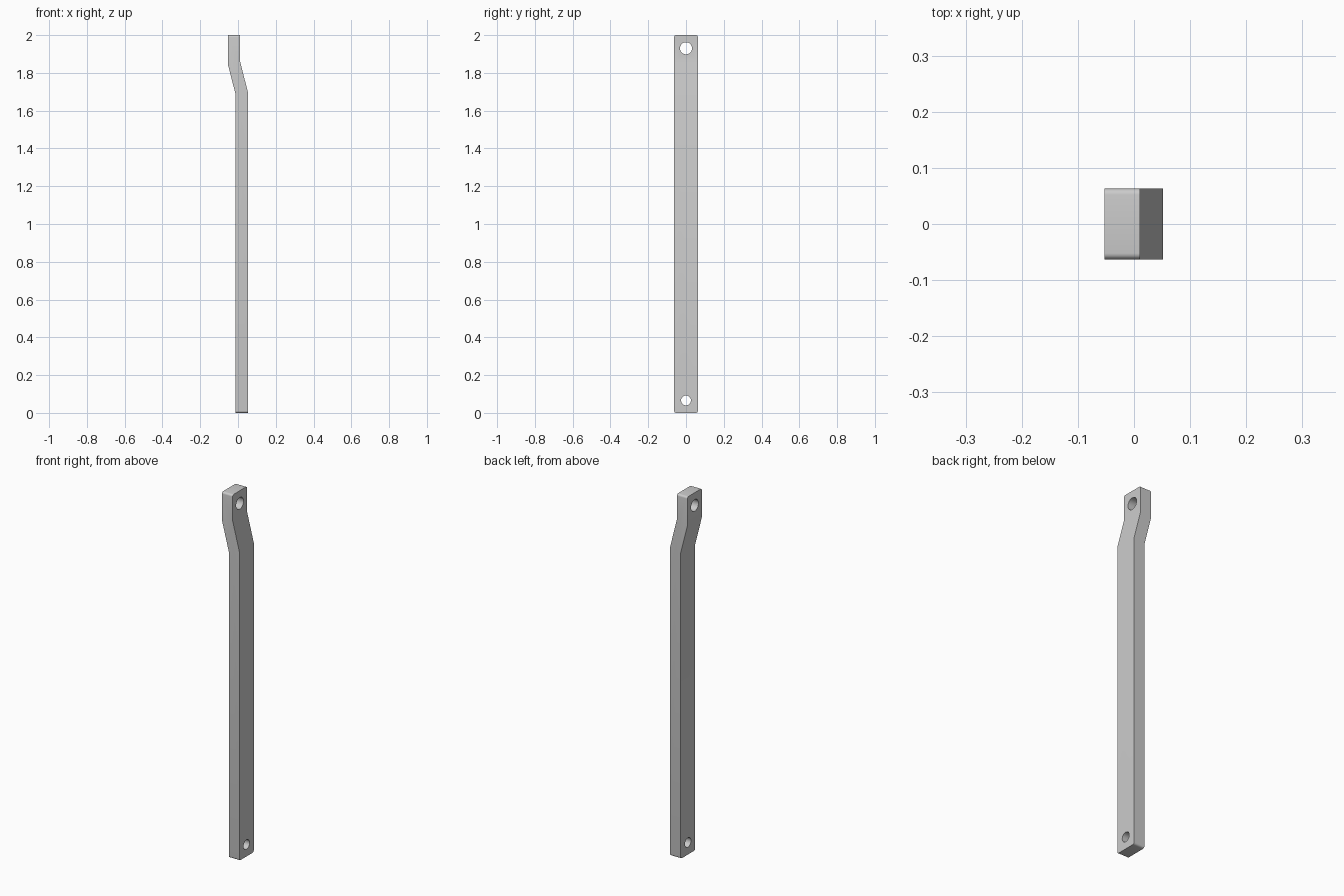
import bpy, bmesh, math

if "Cube" in bpy.data.objects:
    bpy.data.objects.remove(bpy.data.objects["Cube"])

HALF_W = 0.063

# Cranked side profile (x, z), extruded across y
profile = [(-0.012, 0), (0.052, 0), (0.052, 1.70), (0.011, 1.86),
           (0.011, 2), (-0.053, 2), (-0.053, 1.843), (-0.012, 1.683)]
bm = bmesh.new()
face = bm.faces.new([bm.verts.new((x, -HALF_W, z)) for x, z in profile])
ext = bmesh.ops.extrude_face_region(bm, geom=[face])
bmesh.ops.translate(bm, vec=(0, 2 * HALF_W, 0),
                    verts=[v for v in ext["geom"] if isinstance(v, bmesh.types.BMVert)])

# Rounded corners at both ends of the bar
ends = [e for e in bm.edges
        if abs(e.verts[0].co.y - e.verts[1].co.y) < 1e-5
        and abs(e.verts[0].co.z - e.verts[1].co.z) < 1e-5]
bmesh.ops.bevel(bm, geom=ends, offset=0.011, segments=5, profile=0.5, affect='EDGES')
bmesh.ops.recalc_face_normals(bm, faces=bm.faces)
mesh = bpy.data.meshes.new("cranked_bar")
bm.to_mesh(mesh)
bm.free()
bar = bpy.data.objects.new("cranked_bar", mesh)
bpy.context.collection.objects.link(bar)


def drill(name, z, radius):
    """Cut a round hole through the bar along x."""
    bpy.ops.mesh.primitive_cylinder_add(vertices=32, radius=radius, depth=0.4,
                                        location=(0, 0, z),
                                        rotation=(0, math.pi / 2, 0))
    cutter = bpy.context.object
    cutter.name = name
    mod = bar.modifiers.new(name, 'BOOLEAN')
    mod.object = cutter
    mod.solver = 'EXACT'
    bpy.context.view_layer.objects.active = bar
    bpy.ops.object.modifier_apply(modifier=name)
    bpy.data.objects.remove(cutter)


# Bolt holes
drill("top_hole", 1.93, 0.032)
drill("bottom_hole", 0.066, 0.026)

bpy.ops.object.select_all(action='DESELECT')
bar.select_set(True)
bpy.context.view_layer.objects.active = bar
bpy.ops.object.shade_smooth_by_angle(angle=math.radians(30))
